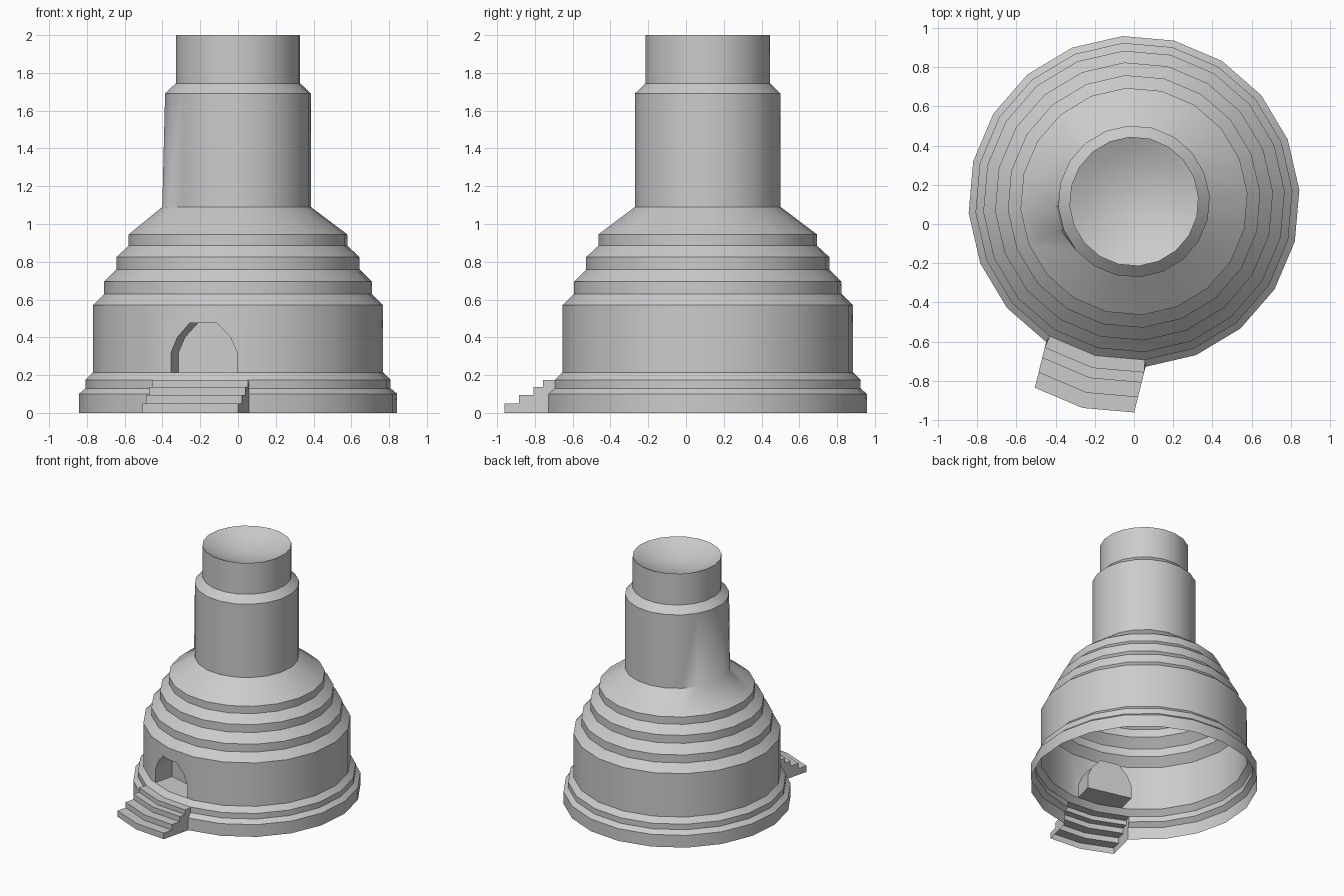
import bpy, bmesh, math
from mathutils import Vector

if "Cube" in bpy.data.objects:
    bpy.data.objects.remove(bpy.data.objects["Cube"])

SIDES, PHASE, CENTRE_Y = 20, 4, 0.115
MID = 14                                  # corner in the middle of the doorway
ENTRY = (MID - 1, MID)                    # the two facets behind the stairs
# outer silhouette: radius, height
PROFILE = [(.845, 0), (.845, .1), (.81, .13), (.81, .175), (.77, .215), (.77, .57),
           (.71, .63), (.71, .695), (.645, .76), (.645, .825), (.58, .885),
           (.58, .945), (.387, 1.09), (.387, 1.69), (.33, 1.745), (.33, 2)]
DISH = [(r, 2 - .09 * (1 - (r / .33) ** 2)) for r in (.25, .17, .08)]
DOOR_BAND, DOOR_Z = 4, .215


def corner(i, r, z):
    a = math.radians(PHASE + i * 360 / SIDES)
    return Vector((r * math.cos(a), CENTRE_Y + r * math.sin(a), z))


OUT = corner(MID, 1, 0) - corner(MID, 0, 0)      # direction the door faces
SIDE = Vector((-OUT.y, OUT.x, 0))


def finish(name, bm, material, outward):
    bmesh.ops.remove_doubles(bm, verts=bm.verts, dist=.0005)
    bmesh.ops.recalc_face_normals(bm, faces=bm.faces)
    bm.faces.ensure_lookup_table()
    if bm.faces[0].normal.dot(outward) < 0:
        bmesh.ops.reverse_faces(bm, faces=bm.faces)
    mesh = bpy.data.meshes.new(name)
    bm.to_mesh(mesh)
    bm.free()
    mesh.materials.append(material)
    obj = bpy.data.objects.new(name, mesh)
    bpy.context.collection.objects.link(obj)
    bpy.ops.object.select_all(action='DESELECT')
    obj.select_set(True)
    bpy.context.view_layer.objects.active = obj
    bpy.ops.object.shade_smooth_by_angle(angle=math.radians(30))
    return obj


def add_face(bm, points):
    return bm.faces.new([bm.verts.new(p) for p in points])


stone = bpy.data.materials.new("grey stone")
stone.use_nodes = True
stone.diffuse_color = (.6, .6, .6, 1)
stone.node_tree.nodes["Principled BSDF"].inputs["Base Color"].default_value = (.6, .6, .6, 1)

# Tower shell: turned profile, with the base left open behind the stairs
bm = bmesh.new()
rings = [[bm.verts.new(corner(i, r, z)) for i in range(SIDES)] for r, z in PROFILE + DISH]
for k in range(len(rings) - 1):
    for i in range(SIDES):
        if i in ENTRY and (k < 3 or k == DOOR_BAND):
            continue
        j = (i + 1) % SIDES
        bm.faces.new((rings[k][i], rings[k][j], rings[k + 1][j], rings[k + 1][i]))
tip = bm.verts.new((0, CENTRE_Y, 1.91))
for i in range(SIDES):
    bm.faces.new((rings[-1][i], rings[-1][(i + 1) % SIDES], tip))

# Slight bulge where the neck meets the roof on the right
for i in (10, 11):
    rings[12][i].co += (corner(i, .015, 0) - corner(i, 0, 0))

# Doorway: arched notch in both facets, with a closed recess behind
ARCH = [(.18, DOOR_Z), (.18, .32), (.145, .4), (.075, .475), (0, .475)]
radius, top = PROFILE[DOOR_BAND + 1]
half = radius * math.sin(math.radians(360 / SIDES))
back_outline = []
for s in (-1, 1):
    def on_facet(w, z):
        return corner(MID, radius, z).lerp(corner(MID + s, radius, z), w / half)
    front = [on_facet(w, z) for w, z in ARCH]
    back = [Vector((0, CENTRE_Y, z)) + OUT * .58 + SIDE * s * w for w, z in ARCH]
    add_face(bm, [corner(MID + s, radius, DOOR_Z)] + front
             + [corner(MID, radius, top), corner(MID + s, radius, top)])
    for n in range(len(ARCH) - 1):
        add_face(bm, (front[n], front[n + 1], back[n + 1], back[n]))
    middle = back[0] - SIDE * s * ARCH[0][0]
    add_face(bm, (front[0], corner(MID, radius, DOOR_Z), middle, back[0]))
    back_outline += back if s < 0 else back[-2::-1]
add_face(bm, back_outline)
tower = finish("tower", bm, stone, corner(0, 1, 0) - corner(0, 0, 0))
for e in tower.data.edges:
    mid = (tower.data.vertices[e.vertices[0]].co + tower.data.vertices[e.vertices[1]].co) / 2
    if abs(mid.z - 1.09) < .01 and mid.x < -.34:
        e.use_edge_sharp = False

# Stairs: hollow steps following the two base facets
STEPS = [(.24, .05), (.16, .095), (.083, .1375), (.03, .175)]
outline, low = [], 0
for reach, z in STEPS:
    outline += [(reach, low), (reach, z)]
    low = z
bm = bmesh.new()
columns = []
for i in (MID - 1, MID, MID + 1):
    column = [corner(i, PROFILE[0][0], z) + OUT * reach for reach, z in outline]
    columns.append(column + [corner(i, *PROFILE[3])])
for a, b in zip(columns, columns[1:]):
    for n in range(len(a) - 1):
        add_face(bm, (a[n], b[n], b[n + 1], a[n + 1]))
for i, column in ((MID - 1, columns[0]), (MID + 1, columns[2])):
    add_face(bm, column + [corner(i, r, z) for r, z in PROFILE[2::-1]])
finish("stairs", bm, stone, OUT)
